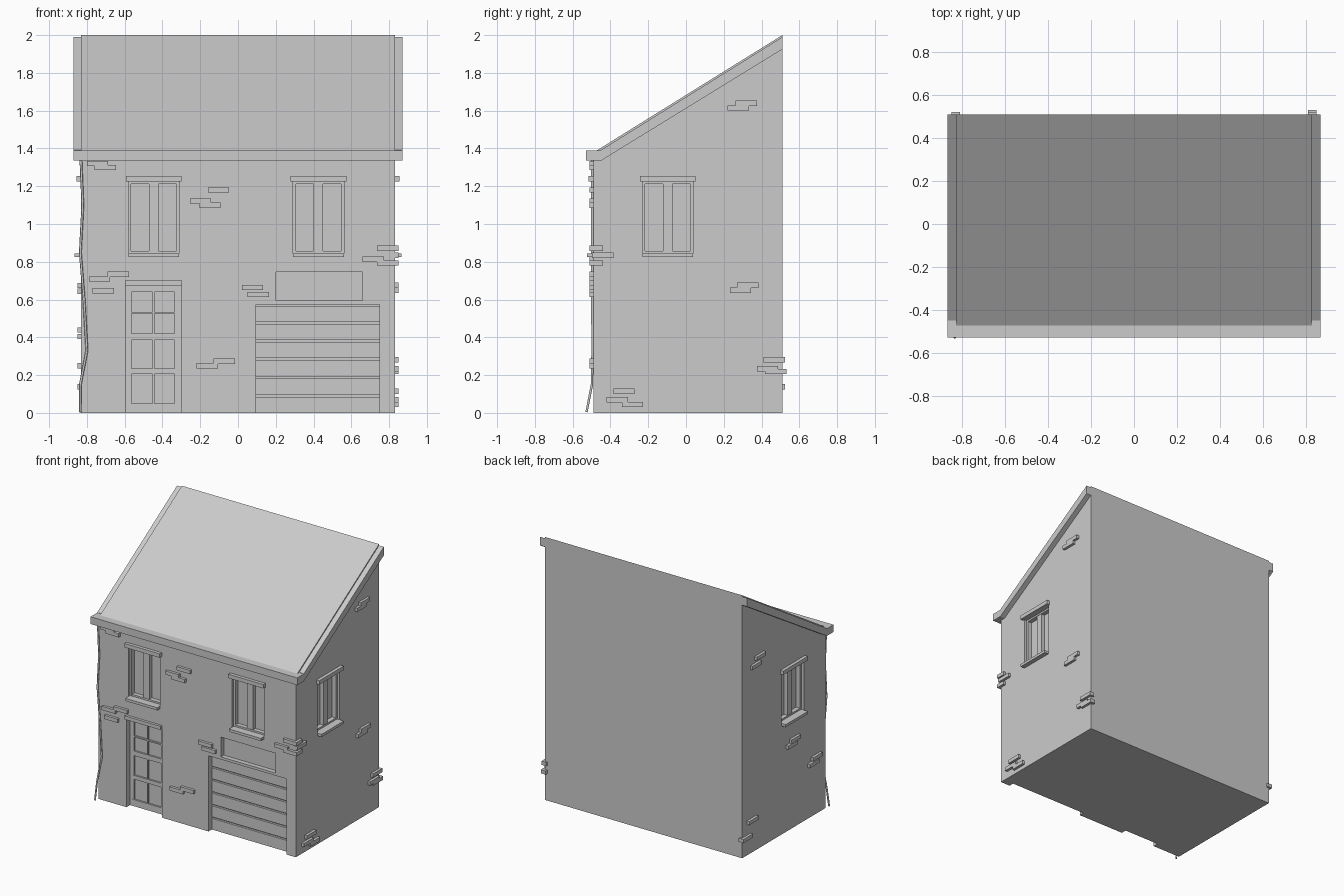
import bpy, bmesh

if "Cube" in bpy.data.objects:
    bpy.data.objects.remove(bpy.data.objects["Cube"])

W, F, B = 0.83, -0.49, 0.51      # half width, front wall y, back wall y


def finish(name, bm):
    bmesh.ops.recalc_face_normals(bm, faces=bm.faces)
    me = bpy.data.meshes.new(name)
    bm.to_mesh(me)
    bm.free()
    ob = bpy.data.objects.new(name, me)
    bpy.context.collection.objects.link(ob)
    return ob


def wall_point(side, u, out, z):
    if side == "front":
        return (u, F - out, z)
    s = 1 if side == "right" else -1
    return (s * (W + out), u, z)


def add_box(bm, side, u0, u1, o0, o1, z0, z1):
    v = [bm.verts.new(wall_point(side, u, o, z)) for u in (u0, u1) for o in (o0, o1) for z in (z0, z1)]
    for f in ((0, 1, 3, 2), (4, 6, 7, 5), (0, 4, 5, 1), (2, 3, 7, 6), (0, 2, 6, 4), (1, 5, 7, 3)):
        bm.faces.new([v[i] for i in f])


def boxes(name, items):
    bm = bmesh.new()
    for it in items:
        add_box(bm, *it)
    return finish(name, bm)


def prism(name, profile, x0, x1):
    bm = bmesh.new()
    a = [bm.verts.new((x0, y, z)) for y, z in profile]
    b = [bm.verts.new((x1, y, z)) for y, z in profile]
    bm.faces.new(a)
    bm.faces.new(b[::-1])
    n = len(a)
    for i in range(n):
        bm.faces.new((a[i], a[(i + 1) % n], b[(i + 1) % n], b[i]))
    return finish(name, bm)


# House body with a lean-to profile
body = prism("house_body", [(F, 0), (B, 0), (B, 1.985), (F, 1.365)], -W, W)

# Recessed openings
D = -0.055
windows = [("front", -0.58, -0.312), ("front", 0.292, 0.56), ("right", -0.23, 0.037), ("left", -0.23, 0.037)]
cuts = [(s, a, b, D, 0.1, 0.84, 1.23) for s, a, b in windows]
cuts += [("front", -0.595, -0.298, D, 0.1, -0.1, 0.68),
         ("front", 0.095, 0.75, D, 0.1, -0.1, 0.575),
         ("front", 0.20, 0.66, -0.035, 0.1, 0.595, 0.745)]
cutter = boxes("opening_cutter", cuts)
cutter.hide_render = True
mod = body.modifiers.new("openings", "BOOLEAN")
mod.object = cutter
mod.operation = "DIFFERENCE"
mod.solver = "EXACT"
bpy.context.view_layer.objects.active = body
bpy.ops.object.modifier_apply(modifier=mod.name)
bpy.data.objects.remove(cutter)

# Windows: frame, two casements, lintel and sill
for i, (s, a, b) in enumerate(windows):
    m = (a + b) / 2
    bars = [(s, a, a + 0.014, D, -0.02, 0.84, 1.23), (s, b - 0.014, b, D, -0.02, 0.84, 1.23),
            (s, m - 0.025, m + 0.025, D, -0.025, 0.84, 1.23)]
    bars += [(s, a, b, D, -0.022, z, z + 0.018) for z in (0.84, 1.212)]
    boxes(f"window_frame_{i}", bars)
    boxes(f"window_lintel_{i}", [(s, a - 0.014, b + 0.014, -0.03, 0.025, 1.225, 1.255)])
    boxes(f"window_sill_{i}", [(s, a, b, D, 0.035, 0.825, 0.845)])

# Front door: stiles and rails around four panes and four panels
rails = [(0.0, 0.05), (0.205, 0.235), (0.385, 0.42), (0.525, 0.535), (0.64, 0.68)]
stiles = [(-0.595, -0.563), (-0.453, -0.443), (-0.335, -0.298)]
boxes("door_rails", [("front", -0.595, -0.298, D - 0.01, D + 0.013, a, b) for a, b in rails])
boxes("door_stiles", [("front", a, b, D - 0.01, D + 0.0125, 0, 0.68) for a, b in stiles])
boxes("door_lintel", [("front", -0.597, -0.296, -0.03, 0.02, 0.675, 0.702)])

# Garage door slats
zs = [0, 0.097, 0.193, 0.29, 0.386, 0.482, 0.575]
boxes("garage_door_slats", [("front", 0.095, 0.75, D - 0.01, D + 0.016, a, b - 0.012)
                            for a, b in zip(zs, zs[1:])])

# Loose bricks: wall, start along wall, bottom height
bricks = {
    "front": [(-0.80, 1.306), (-0.76, 1.285), (-0.16, 1.166), (-0.255, 1.108), (-0.205, 1.085),
              (-0.69, 0.72), (-0.79, 0.695), (-0.77, 0.632), (0.02, 0.65), (0.05, 0.613),
              (-0.13, 0.26), (-0.22, 0.235), (0.735, 0.857), (0.66, 0.80), (0.735, 0.78)],
    "right": [(0.22, 1.60), (0.262, 1.625), (0.27, 0.662), (0.232, 0.635), (0.41, 0.267), (0.375, 0.22),
              (0.418, 0.205), (-0.385, 0.10), (-0.42, 0.055), (-0.34, 0.03), (-0.497, 0.82)],
    "left": [(0.25, 1.45), (0.30, 1.40), (-0.17, 0.66), (-0.13, 0.63), (-0.43, 0.425), (-0.39, 0.39),
             (0.34, 0.235), (0.41, 0.125)],
}
for s, spots in bricks.items():
    boxes(f"{s}_bricks", [(s, u, u + 0.113, -0.02, 0.02, z, z + 0.028) for u, z in spots])
# Corner bricks returning onto the right wall
boxes("corner_bricks", [("right", -0.51, -0.44, -0.03, 0.02, z, z + 0.028) for z in (0.857, 0.78)])

# Roof: sheet, sloping verge boards and front eave
prism("roof_sheet", [(-0.475, 1.365), (-0.475, 1.388), (B, 2.0), (B, 1.97)], -W, W)
for n, x in (("left", -0.87), ("right", W)):
    prism(f"{n}_verge_board", [(-0.45, 1.335), (-0.45, 1.392), (B, 1.99), (B, 1.925)], x, x + 0.04)
prism("eave_board", [(-0.53, 1.335), (-0.53, 1.39), (-0.45, 1.39), (-0.45, 1.335)], -0.87, 0.87)

# Sagging cable down the front left corner
path = [(-0.835, -0.527, 0.004), (-0.835, -0.498, 0.15), (-0.80, -0.495, 0.33), (-0.815, -0.496, 0.60),
        (-0.835, -0.496, 0.85), (-0.822, -0.496, 1.10), (-0.832, -0.496, 1.34)]
cu = bpy.data.curves.new("cable", "CURVE")
cu.dimensions = "3D"
cu.bevel_depth = 0.007
cu.bevel_resolution = 1
cu.use_fill_caps = True
sp = cu.splines.new("POLY")
sp.points.add(len(path) - 1)
for p, c in zip(sp.points, path):
    p.co = (*c, 1)
bpy.context.collection.objects.link(bpy.data.objects.new("cable", cu))
